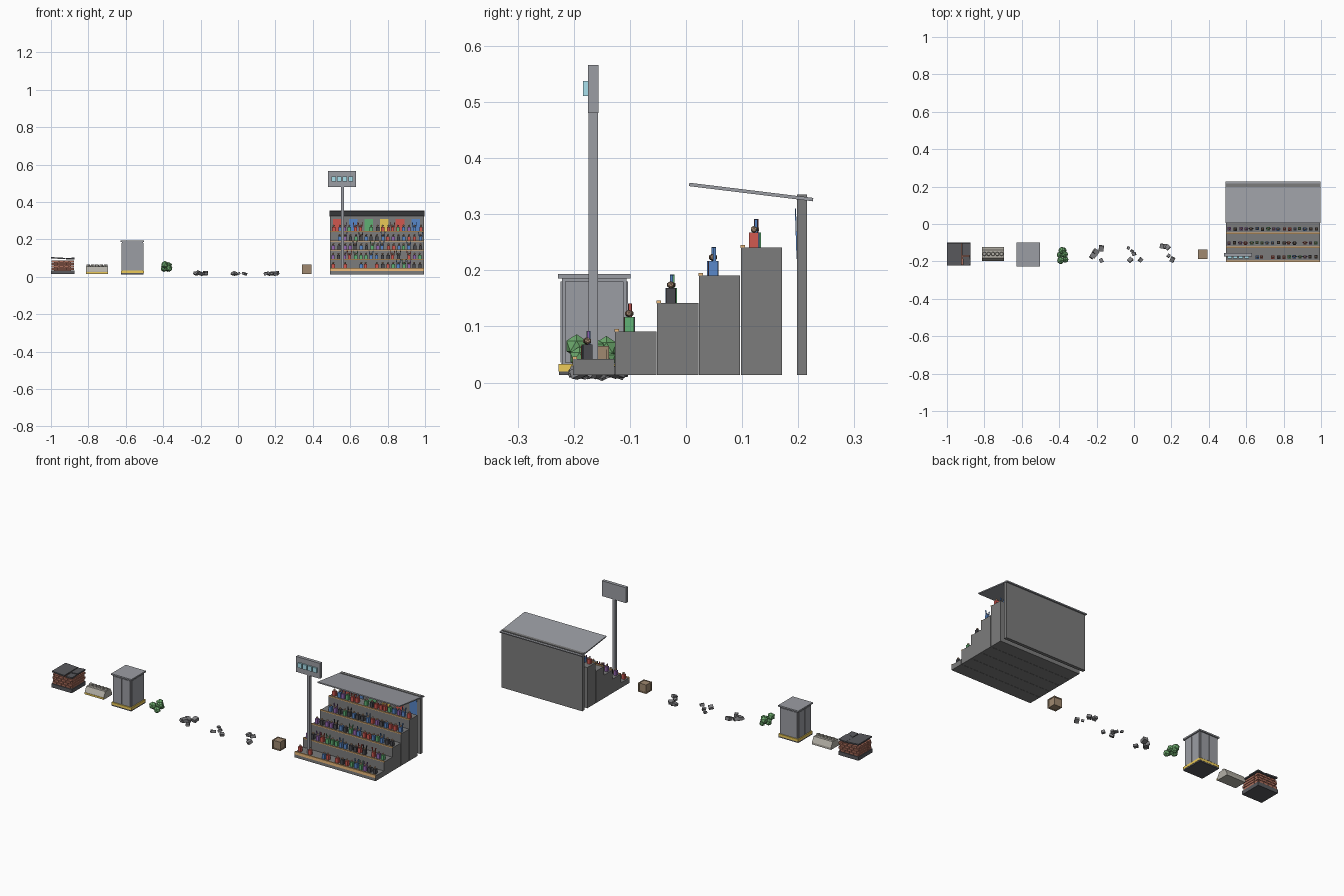
import bpy, bmesh, math, random
from mathutils import Matrix, Vector, Euler

if "Cube" in bpy.data.objects:
    bpy.data.objects.remove(bpy.data.objects["Cube"])

random.seed(7)
COLORS = {
    'dark': (.10, .10, .11), 'brick': (.42, .16, .11), 'yellow': (.85, .6, .1),
    'orange': (.85, .5, .2), 'concrete': (.45, .43, .38), 'green': (.16, .42, .16),
    'rubble': (.22, .22, .23), 'wood': (.35, .25, .16), 'cyan': (.4, .75, .85),
    'red': (.65, .1, .08), 'blue': (.1, .25, .6), 'purple': (.3, .14, .45),
    'leaf': (.12, .45, .18), 'black': (.07, .07, .08), 'skin': (.5, .33, .22),
    'steel': (.33, .34, .37), 'stand': (.2, .2, .2)}
MATS = {}


def mat(name):
    if name not in MATS:
        MATS[name] = bpy.data.materials.new(name)
        MATS[name].diffuse_color = (*COLORS[name], 1)
    return MATS[name]


class Part:
    """Collects primitives into one named object."""
    def __init__(self, name, color=None):
        self.name, self.color, self.bm = name, color, bmesh.new()

    def box(self, x0, x1, y0, y1, z0, z1, rot=(0, 0, 0)):
        m = (Matrix.Translation(((x0 + x1) / 2, (y0 + y1) / 2, (z0 + z1) / 2))
             @ Euler(rot).to_matrix().to_4x4()
             @ Matrix.Diagonal((x1 - x0, y1 - y0, z1 - z0, 1)))
        bmesh.ops.create_cube(self.bm, size=1, matrix=m)

    def cbox(self, x, y, z, sx, sy, sz, rot=(0, 0, 0)):
        self.box(x - sx/2, x + sx/2, y - sy/2, y + sy/2, z - sz/2, z + sz/2, rot)

    def ball(self, x, y, z, r, sub=1, squash=1):
        m = Matrix.Translation((x, y, z)) @ Matrix.Diagonal((1, 1, squash, 1))
        bmesh.ops.create_icosphere(self.bm, subdivisions=sub, radius=r, matrix=m)

    def prism(self, profile, x0, x1):
        """Extrude a (y, z) outline along x."""
        f = self.bm.faces.new([self.bm.verts.new((x0, y, z)) for y, z in profile])
        r = bmesh.ops.extrude_face_region(self.bm, geom=[f])
        vs = [v for v in r['geom'] if isinstance(v, bmesh.types.BMVert)]
        bmesh.ops.translate(self.bm, verts=vs, vec=(x1 - x0, 0, 0))

    def done(self):
        bmesh.ops.recalc_face_normals(self.bm, faces=self.bm.faces)
        me = bpy.data.meshes.new(self.name)
        self.bm.to_mesh(me)
        self.bm.free()
        if self.color:
            me.materials.append(mat(self.color))
        bpy.context.collection.objects.link(bpy.data.objects.new(self.name, me))


# grandstand tiers and edge strips
X0, X1 = .492, .994
TOPS = [.042, .091, .142, .191, .241]
FRONTS = [-.201 + .0747 * i for i in range(5)]
tiers, strips = Part('stand_tiers', 'stand'), Part('edge_strips', 'orange')
for i, (y, z) in enumerate(zip(FRONTS, TOPS)):
    tiers.box(X0, X1, y, y + .0735, .013, z)
    strips.box(X0, X1, y - .001, y + .007, z - (.012 if i == 0 else .001), z + .004)
tiers.done()
strips.done()

# back wall and sloping roof
wall = Part('back_wall', 'stand')
wall.box(X0, X1, .198, .216, .013, .335)
wall.done()
roof = Part('stand_roof', 'steel')
roof.prism([(.005, .350), (.006, .356), (.227, .329), (.226, .323)], .489, .997)
roof.done()

# hanging banners
for i, c in enumerate(['red', 'blue', 'leaf', 'yellow', 'red', 'blue']):
    b = Part(f'banner_{i + 1}', c)
    x = .532 + i * .0835
    b.prism([(.194, .31), (.196, .31), (.199, .22), (.197, .22)], x - .023, x + .023)
    b.done()

# spectators
shirts = {c: Part('spectators_' + c, c) for c in ['red', 'blue', 'purple', 'leaf', 'black']}
heads = Part('spectator_heads', 'skin')
for y, z in zip(FRONTS, TOPS):
    for k in range(17):
        if random.random() < .12:
            continue
        x = X0 + .02 + k * .0289 + random.uniform(-.004, .004)
        yy = y + .025 + random.uniform(-.002, .002)
        p = shirts[random.choice(list(shirts))]
        p.cbox(x, yy, z + .013, .017, .017, .026)
        heads.ball(x, yy, z + .032, .0065)
        if random.random() < .35:
            for s in (-1, 1):
                p.cbox(x + s * .009, yy + .002, z + .036, .004, .005, .028, (0, s * .15, 0))
heads.done()
for p in shirts.values():
    p.done()

# scoreboard
post = Part('scoreboard_post', 'steel')
post.cbox(.558, -.165, .247, .016, .017, .468)
post.done()
board = Part('scoreboard', 'steel')
board.box(.482, .631, -.175, -.156, .48, .566)
board.done()
lit = Part('scoreboard_panels', 'cyan')
for i in range(4):
    lit.cbox(.511 + .0305 * i, -.179, .524, .024, .009, .027)
lit.done()

# ruined brick stack
base = Part('ruin_base', 'dark')
base.box(-1, -.875, -.222, -.1, .014, .035)
base.done()
bricks = Part('ruin_bricks', 'brick')
for c in range(4):
    z = .042 + c * .0135
    for i in range(4):
        x = -.979 + i * .028 + (.007 if c % 2 else -.004)
        for y in (-.212, -.11):
            bricks.cbox(x, y, z, .025, .016, .011)
        for x2 in (-.99, -.885):
            bricks.cbox(x2, -.201 + i * .027, z, .016, .024, .011)
bricks.box(-.983, -.892, -.205, -.117, .035, .088)
bricks.done()
slabs = Part('ruin_roof_slabs', 'dark')
slabs.cbox(-.961, -.161, .100, .077, .121, .007, (0, .06, 0))
slabs.cbox(-.897, -.135, .098, .045, .068, .007, (0, -.08, 0))
slabs.cbox(-.895, -.197, .096, .04, .048, .007, (0, -.05, .04))
slabs.done()

# concrete barrier with studs
bar = Part('barrier', 'concrete')
bar.prism([(-.197, .016), (-.123, .016), (-.123, .028), (-.138, .056),
           (-.182, .056), (-.197, .028)], -.813, -.695)
for i in range(5):
    m = Matrix.Translation((-.8 + i * .023, -.16, .06))
    bmesh.ops.create_cone(bar.bm, cap_ends=True, segments=8, radius1=.0115,
                          radius2=.009, depth=.012, matrix=m)
bar.done()
stripe = Part('barrier_stripe', 'yellow')
stripe.box(-.814, -.694, -.199, -.196, .018, .027)
stripe.done()

# utility cabinet
cab = Part('cabinet', 'steel')
cab.box(-.62, -.509, -.221, -.106, .02, .185)
cab.box(-.627, -.502, -.228, -.099, .185, .193)
for x in (-.591, -.538):
    cab.box(x - .025, x + .025, -.224, -.22, .036, .18)
    cab.box(x - .025, x + .025, -.107, -.103, .036, .18)
for y in (-.191, -.136):
    cab.box(-.623, -.506, y - .025, y + .025, .036, .18)
cab.done()
band = Part('cabinet_band', 'yellow')
band.box(-.626, -.503, -.227, -.1, .02, .033)
band.done()
foot = Part('cabinet_foot', 'dark')
foot.box(-.625, -.504, -.226, -.101, .013, .02)
foot.done()

# bush
bush = Part('bush', 'green')
for x, y, z, r in [(-.392, -.195, .065, .021), (-.368, -.19, .045, .019),
                   (-.385, -.142, .062, .021), (-.395, -.165, .045, .02),
                   (-.37, -.162, .06, .019), (-.375, -.14, .042, .016)]:
    bush.ball(x, y, z, r)
bush.done()

# rubble piles
rocks = Part('rubble', 'rubble')
for x, y, s in [(-.175, -.13, .03), (-.205, -.15, .03), (-.215, -.165, .03),
                (-.175, -.195, .022), (-.225, -.175, .022), (-.03, -.128, .016),
                (0, -.16, .02), (-.02, -.192, .025), (-.01, -.145, .016),
                (.035, -.192, .022), (.15, -.118, .024), (.18, -.125, .026),
                (.165, -.12, .022), (.185, -.17, .018), (.205, -.19, .026)]:
    rocks.cbox(x, y, .009 + s * .35, s, s * .85, s * .6,
               [random.uniform(-.4, .4), random.uniform(-.4, .4), random.uniform(0, 3)])
rocks.done()

# wooden crate
crate = Part('crate', 'wood')
crate.box(.346, .390, -.184, -.140, .017, .063)
for sx in (.346, .390):
    for sy in (-.184, -.140):
        crate.cbox(sx, sy, .04, .006, .006, .05)
for z in (.018, .062):
    for y in (-.184, -.140):
        crate.cbox(.368, y, z, .044, .005, .006)
    for x in (.346, .390):
        crate.cbox(x, -.162, z, .005, .044, .006)
crate.done()

for m in bpy.data.materials:
    if m.users and not m.is_grease_pencil:
        m.use_nodes = True
        m.node_tree.nodes["Principled BSDF"].inputs["Base Color"].default_value = m.diffuse_color
